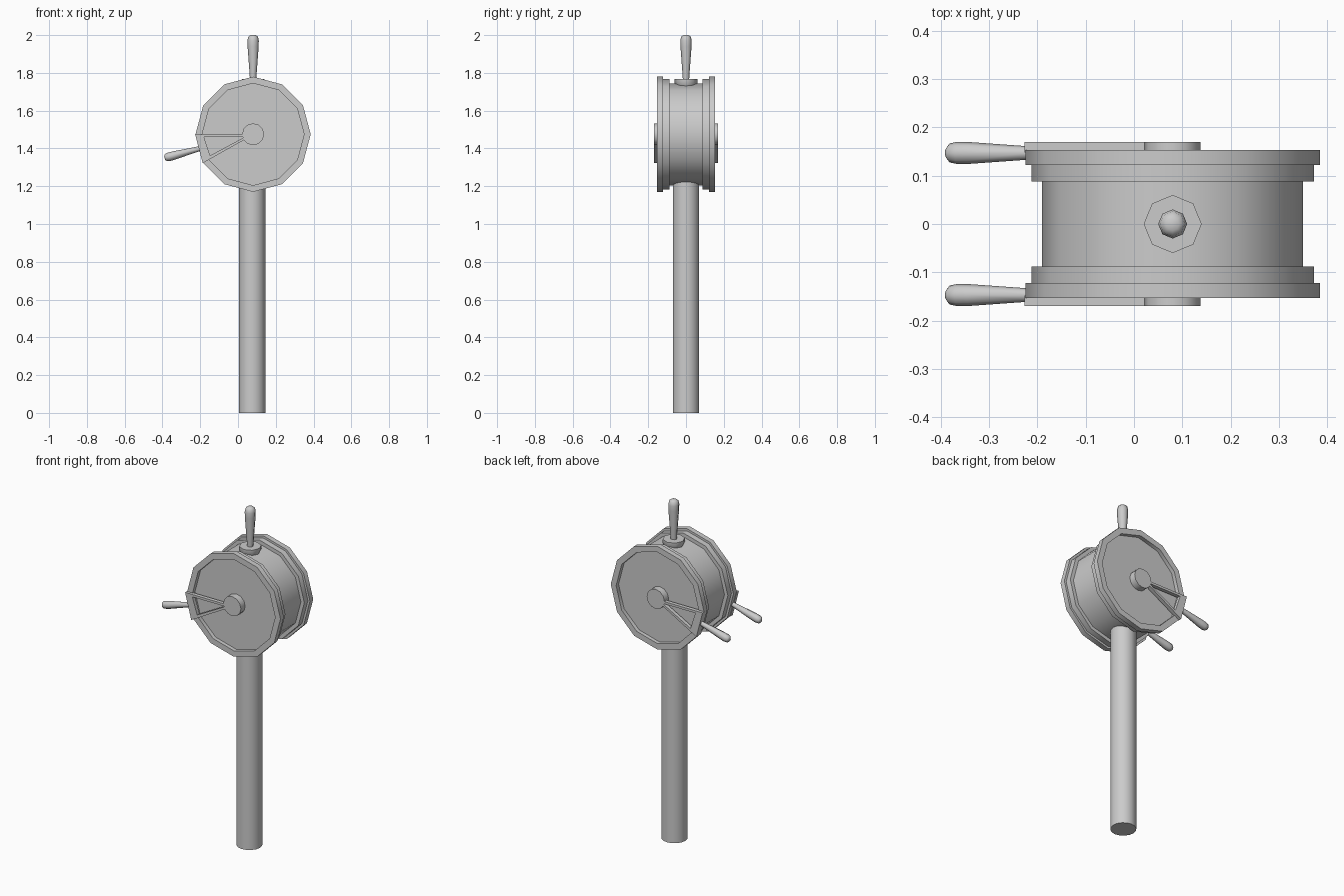
import bpy, bmesh
from math import sin, cos, pi, radians
from mathutils import Matrix, Vector

if "Cube" in bpy.data.objects:
    bpy.data.objects.remove(bpy.data.objects["Cube"])

CX, CZ = 0.08, 1.475  # centre of the dial head


def finish(name, bm, mirror=False, angle=50):
    bmesh.ops.recalc_face_normals(bm, faces=bm.faces)
    me = bpy.data.meshes.new(name)
    bm.to_mesh(me)
    bm.free()
    ob = bpy.data.objects.new(name, me)
    bpy.context.collection.objects.link(ob)
    bpy.ops.object.select_all(action='DESELECT')
    ob.select_set(True)
    bpy.context.view_layer.objects.active = ob
    if angle:
        bpy.ops.object.shade_smooth_by_angle(angle=radians(angle))
    if mirror:
        mod = ob.modifiers.new("Mirror", 'MIRROR')
        mod.use_axis = (False, True, False)
    return ob


def lathe(name, profile, sides, origin, direction, mirror=False, angle=50):
    """Revolve (radius, height) points around a direction, capping both ends."""
    rot = Vector((0, 0, 1)).rotation_difference(Vector(direction)).to_matrix().to_4x4()
    mat = Matrix.Translation(origin) @ rot
    bm = bmesh.new()
    rings = [[bm.verts.new(mat @ Vector((r * cos(2 * pi * i / sides), r * sin(2 * pi * i / sides), h)))
              for i in range(sides)] for r, h in profile]
    for a, b in zip(rings, rings[1:]):
        for i in range(sides):
            j = (i + 1) % sides
            bm.faces.new((a[i], a[j], b[j], b[i]))
    bm.faces.new(rings[0])
    bm.faces.new(rings[-1])
    return finish(name, bm, mirror, angle)


# Column and drum
lathe("column", [(0.07, 0), (0.07, 1.24)], 16, (0.075, 0, 0), (0, 0, 1))
lathe("drum", [(0.27, -0.1), (0.27, 0.1)], 12, (CX, 0, CZ), (0, -1, 0), angle=40)

# Stepped rim with recessed dial face, on both sides
lathe("dial_rim", [(0.25, 0.088), (0.292, 0.088), (0.292, 0.122), (0.305, 0.122),
                   (0.305, 0.153), (0.27, 0.153), (0.27, 0.13)],
      12, (CX, 0, CZ), (0, -1, 0), mirror=True, angle=40)
lathe("pointer_hub", [(0.058, 0.125), (0.058, 0.17)], 12, (CX, 0, CZ), (0, -1, 0), mirror=True, angle=40)

# Open wedge pointer: quads between outer and inner outlines, extruded in depth
outer = [(0.035, 1.475), (-0.227, 1.475), (-0.187, 1.322), (0.045, 1.452)]
inner = [(0.032, 1.461), (-0.18, 1.461), (-0.148, 1.362), (0.034, 1.460)]
bm = bmesh.new()
vo = [bm.verts.new((x, -0.17, z)) for x, z in outer]
vi = [bm.verts.new((x, -0.17, z)) for x, z in inner]
faces = [bm.faces.new((vo[i], vo[(i + 1) % 4], vi[(i + 1) % 4], vi[i])) for i in range(4)]
ext = bmesh.ops.extrude_face_region(bm, geom=faces, use_keep_orig=True)
bmesh.ops.translate(bm, vec=(0, 0.022, 0), verts=[v for v in ext["geom"] if isinstance(v, bmesh.types.BMVert)])
finish("pointer_wedge", bm, mirror=True, angle=0)

# Turned grips: two side levers and one on top
grip = [(0.55, 0), (0.62, 0.15), (0.98, 0.75), (1.0, 0.88), (0.85, 0.965), (0.45, 1.0)]


def make_grip(name, radius, length, origin, direction, mirror=False):
    lathe(name, [(r * radius, h * length) for r, h in grip], 8, origin, direction, mirror)


a = radians(195)
d = Vector((cos(a), 0, sin(a)))
make_grip("side_lever", 0.023, 0.2, Vector((CX, -0.147, CZ)) + d * 0.285, d, True)
make_grip("top_handle", 0.03, 0.24, (CX, 0, 1.76), (0, 0, 1))
lathe("top_handle_base", [(0.045, 1.72), (0.06, 1.745), (0.06, 1.768)], 8, (CX, 0, 0), (0, 0, 1))
